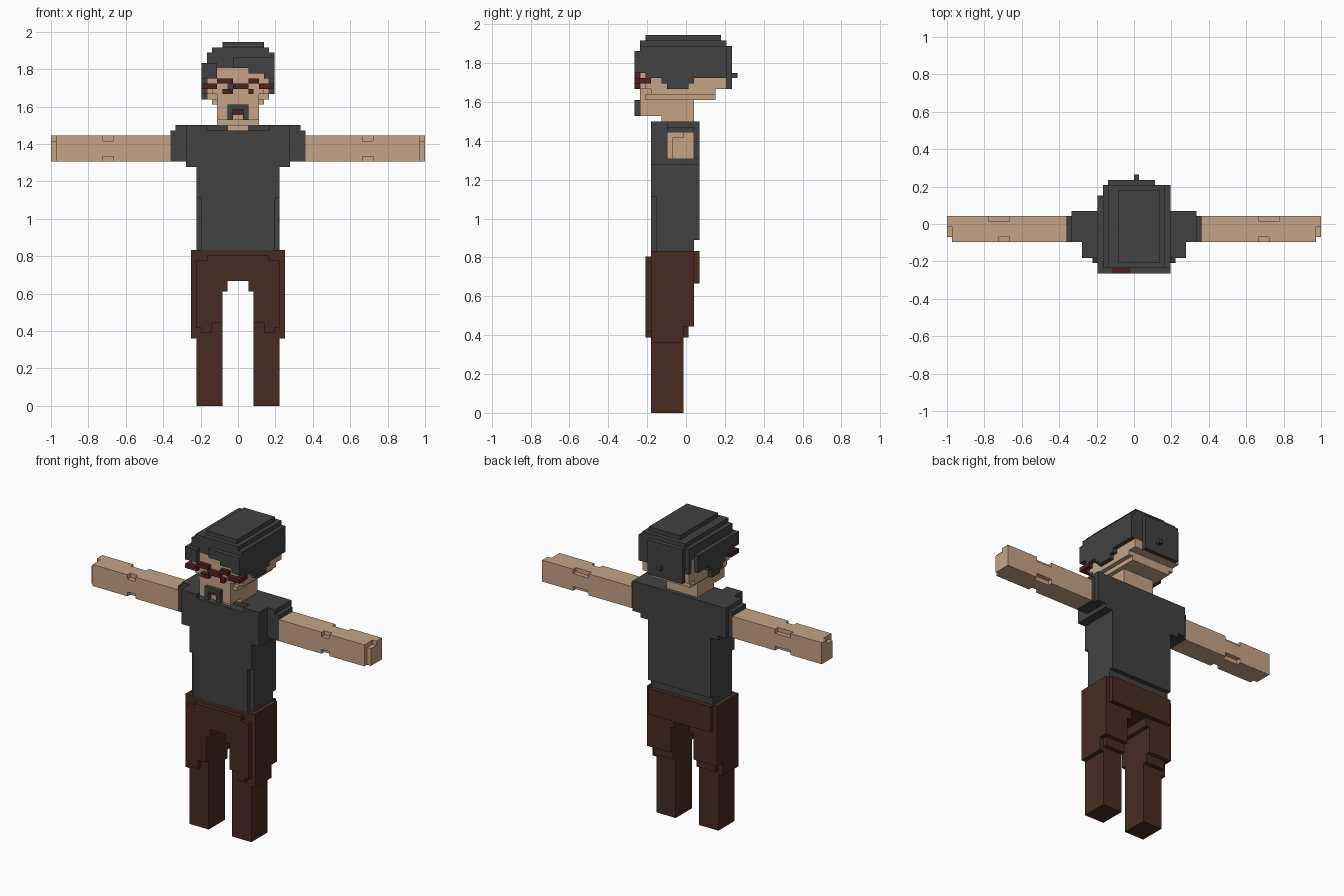
import bpy, bmesh, math

if "Cube" in bpy.data.objects:
    bpy.data.objects.remove(bpy.data.objects["Cube"])

U = 1 / 36            # size of one block
MID_Y = 9.5           # block row that lies on y = 0
cells = {}            # block -> (part, colour)

COLOURS = {
    "skin": (0.565, 0.366, 0.238),
    "charcoal": (0.053, 0.053, 0.053),
    "brown": (0.063, 0.024, 0.015),
    "maroon": (0.085, 0.014, 0.014),
}


def box(part, colour, x, y, z, mirror=False):
    """Fill a block range; part None carves it away."""
    for a, b in ([x, (-x[1], -x[0])] if mirror else [x]):
        for i in range(a, b):
            for j in range(*y):
                for k in range(*z):
                    if part:
                        cells[i, j, k] = (part, colour)
                    else:
                        cells.pop((i, j, k), None)


def carve(x, y, z, mirror=False):
    box(None, None, x, y, z, mirror)


def trousers():
    def b(x, y, z, m=True):
        box("trousers", "brown", x, y, z, m)
    b((3, 8), (3, 9), (0, 13))            # lower legs
    b((3, 9), (3, 9), (13, 30))           # thighs
    b((3, 8), (9, 10), (14, 30))
    b((3, 9), (9, 11), (16, 30))
    b((2, 3), (3, 11), (22, 30))          # crotch
    b((-2, 2), (3, 11), (24, 30), False)
    b((-8, 8), (11, 12), (24, 30), False)  # seat
    b((5, 8), (2, 3), (14, 28))           # raised front panels
    b((3, 5), (2, 3), (16, 28))
    b((2, 3), (2, 3), (22, 28))
    b((-6, 6), (2, 3), (24, 29), False)
    carve((7, 8), (2, 3), (14, 15), True)


def shirt():
    def b(x, y, z, m=False):
        box("shirt", "charcoal", x, y, z, m)
    b((-8, 8), (3, 12), (30, 46))         # waist
    b((-10, 10), (3, 12), (46, 54))       # chest
    b((10, 12), (6, 12), (47, 54), True)  # sleeves
    b((12, 13), (6, 11), (47, 53), True)
    carve((-8, 8), (11, 12), (30, 32))
    carve((7, 8), (3, 4), (30, 40), True)
    carve((-6, 6), (3, 5), (53, 54))      # neckline


def arms():
    box("arms", "skin", (13, 36), (6, 11), (47, 52), True)
    for z in ((47, 48), (51, 52)):        # elbow notches
        carve((24, 26), (6, 7), z, True)
        carve((24, 28), (10, 11), z, True)
    carve((35, 36), (6, 7), (47, 52), True)   # hand steps
    carve((35, 36), (6, 9), (51, 52), True)


def head():
    def b(x, y, z):
        box("head", "skin", x, y, z)
    b((-2, 2), (4, 6), (53, 54))          # neck
    b((-4, 4), (5, 11), (54, 58))
    b((-4, 4), (1, 5), (55, 58))          # jaw
    b((-4, 4), (1, 11), (58, 60))
    b((-5, 5), (2, 15), (58, 59))         # skull
    b((-6, 6), (3, 15), (59, 60))
    b((-6, 6), (1, 17), (60, 66))
    carve((5, 6), (1, 2), (60, 61), True)
    box("head", "charcoal", (-2, -1), (1, 2), (61, 62))   # eyes
    box("head", "charcoal", (1, 2), (1, 2), (61, 62))
    box("head", "maroon", (-1, 1), (1, 2), (56, 57))      # mouth


def hair():
    def b(x, y, z):
        box("hair", "charcoal", x, y, z)
    b((-6, 7), (1, 17), (65, 68))         # crown
    b((-5, 6), (1, 17), (68, 69))
    b((-3, 5), (2, 16), (69, 70))
    # side hair with a stepped lower edge
    for y0, y1, low in ((1, 2, 63), (2, 5, 62), (5, 6, 61), (6, 10, 60),
                        (10, 11, 61), (11, 15, 62), (15, 17, 62)):
        b((6, 7), (y0, y1), (low, 68))
        if y1 < 17:
            b((-7, -6), (y0, y1), (low, 66))
    b((-7, -6), (7, 10), (59, 60))
    b((-6, 7), (16, 17), (62, 68))        # back of the hair
    b((-5, 4), (17, 18), (60, 68))
    b((0, 1), (18, 19), (62, 63))
    # fringe, swept to one side
    b((-7, -4), (0, 2), (63, 66))
    b((-4, -1), (1, 2), (65, 68))
    b((-1, 2), (0, 2), (65, 67))
    b((2, 5), (0, 2), (64, 67))
    b((5, 7), (0, 2), (63, 67))


def glasses_and_beard():
    def g(x, y, z):
        box("glasses", "maroon", x, y, z)
    g((-7, -4), (0, 1), (61, 62))         # frame
    g((4, 7), (0, 1), (61, 62))
    g((-4, -1), (0, 1), (62, 63))
    g((2, 4), (0, 1), (62, 63))
    g((-1, 2), (0, 1), (61, 62))
    g((-3, -1), (0, 1), (60, 61))
    g((2, 3), (0, 1), (60, 61))
    g((-7, -6), (0, 3), (61, 62))         # temples
    g((6, 7), (0, 3), (61, 62))
    box("beard", "charcoal", (1, 2), (0, 1), (55, 58), True)
    box("beard", "charcoal", (-1, 1), (0, 1), (57, 58))


# Outward direction and the corners of each block side
SIDES = {
    (1, 0, 0): ((1, 0, 0), (1, 1, 0), (1, 1, 1), (1, 0, 1)),
    (-1, 0, 0): ((0, 0, 0), (0, 0, 1), (0, 1, 1), (0, 1, 0)),
    (0, 1, 0): ((0, 1, 0), (0, 1, 1), (1, 1, 1), (1, 1, 0)),
    (0, -1, 0): ((0, 0, 0), (1, 0, 0), (1, 0, 1), (0, 0, 1)),
    (0, 0, 1): ((0, 0, 1), (1, 0, 1), (1, 1, 1), (0, 1, 1)),
    (0, 0, -1): ((0, 0, 0), (0, 1, 0), (1, 1, 0), (1, 0, 0)),
}


def skin_part(part, mats):
    """Make one object from the exposed block sides of a part."""
    bm, verts = bmesh.new(), {}
    names = list(mats)
    for (i, j, k), (p, colour) in cells.items():
        if p != part:
            continue
        for (dx, dy, dz), corners in SIDES.items():
            if (i + dx, j + dy, k + dz) in cells:
                continue
            loop = []
            for a, b, c in corners:
                key = (i + a, j + b, k + c)
                if key not in verts:
                    verts[key] = bm.verts.new(
                        (key[0] * U, (key[1] - MID_Y) * U, key[2] * U))
                loop.append(verts[key])
            bm.faces.new(loop).material_index = names.index(colour)
    bmesh.ops.dissolve_limit(bm, angle_limit=math.radians(1), verts=bm.verts,
                             edges=bm.edges, delimit={'MATERIAL'})
    mesh = bpy.data.meshes.new(part)
    bm.to_mesh(mesh)
    bm.free()
    for m in mats.values():
        mesh.materials.append(m)
    bpy.context.collection.objects.link(bpy.data.objects.new(part, mesh))


materials = {}
for name, rgb in COLOURS.items():
    materials[name] = bpy.data.materials.new(name)
    materials[name].diffuse_color = (*rgb, 1)

for build in (trousers, shirt, arms, head, hair, glasses_and_beard):
    build()
for part in ("trousers", "shirt", "arms", "head", "hair", "glasses", "beard"):
    skin_part(part, materials)

for m in bpy.data.materials:
    if m.users and not m.is_grease_pencil:
        m.use_nodes = True
        m.node_tree.nodes["Principled BSDF"].inputs["Base Color"].default_value = m.diffuse_color
